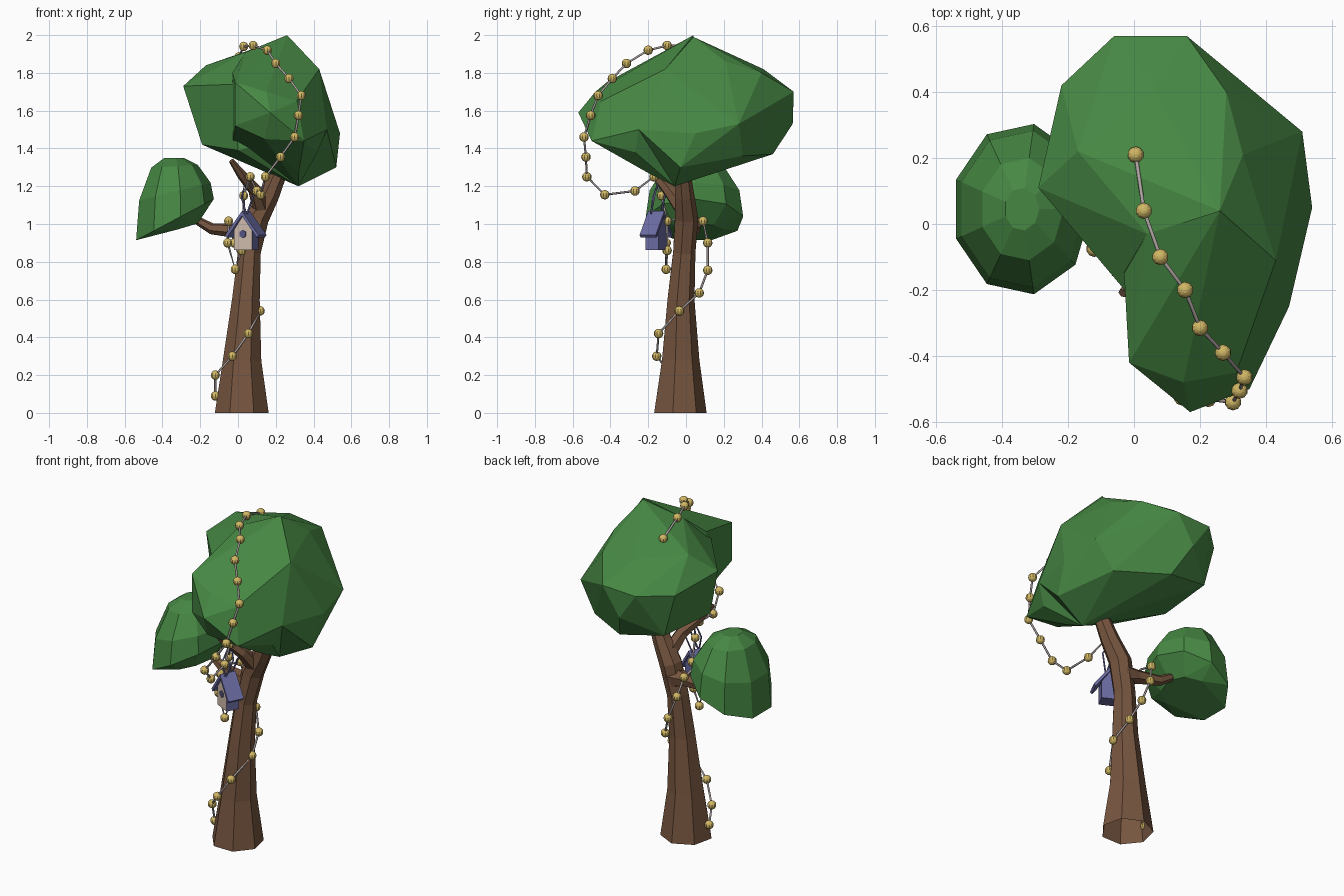
import bpy, bmesh, math
from mathutils import Vector, Matrix

if "Cube" in bpy.data.objects:
    bpy.data.objects.remove(bpy.data.objects["Cube"])


def material(name, rgb):
    m = bpy.data.materials.new(name)
    m.diffuse_color = (*rgb, 1)
    m.use_nodes = True
    m.node_tree.nodes["Principled BSDF"].inputs["Base Color"].default_value = m.diffuse_color
    return m


BARK = material("bark_brown", (0.182, 0.092, 0.05))
LEAF = material("leaf_green", (0.062, 0.245, 0.057))
GOLD = material("bead_gold", (0.64, 0.48, 0.13))
WIRE = material("wire_grey", (0.42, 0.37, 0.36))
PURPLE = material("house_purple", (0.15, 0.15, 0.37))
CREAM = material("house_cream", (0.65, 0.52, 0.43))
DARK = material("dark_purple", (0.09, 0.09, 0.23))


def finish(bm, name, *mats):
    bmesh.ops.recalc_face_normals(bm, faces=bm.faces)
    me = bpy.data.meshes.new(name)
    bm.to_mesh(me)
    bm.free()
    ob = bpy.data.objects.new(name, me)
    bpy.context.collection.objects.link(ob)
    for m in mats:
        me.materials.append(m)
    return ob


def limb(name, rings, sides, spin=0.0):
    """Faceted tapering tube through (x, y, z, radius) rings, open at the start."""
    bm = bmesh.new()
    pts = [Vector(r[:3]) for r in rings]
    loops = []
    for i, p in enumerate(pts):
        d = pts[min(i + 1, len(pts) - 1)] - pts[max(i - 1, 0)]
        q = Vector((0, 0, 1)).rotation_difference(d)
        if i == 0 and p.z == 0:
            q.identity()
        loop = []
        for k in range(sides):
            a = spin + math.tau * k / sides
            loop.append(bm.verts.new(p + q @ (Vector((math.cos(a), math.sin(a), 0)) * rings[i][3])))
        loops.append(loop)
    for a, b in zip(loops, loops[1:]):
        for k in range(sides):
            j = (k + 1) % sides
            bm.faces.new((a[k], a[j], b[j], b[k]))
    bm.faces.new(loops[-1])
    return finish(bm, name, BARK)


def hull(name, pts, mat):
    """Faceted foliage clump: convex hull with near-flat triangles merged."""
    bm = bmesh.new()
    for p in pts:
        bm.verts.new(p)
    bmesh.ops.convex_hull(bm, input=bm.verts)
    loose = [v for v in bm.verts if not v.link_faces]
    bmesh.ops.delete(bm, geom=loose, context='VERTS')
    bmesh.ops.dissolve_limit(bm, angle_limit=math.radians(6), verts=bm.verts, edges=bm.edges)
    return finish(bm, name, mat)


def wire(name, pts, radius, mat):
    cu = bpy.data.curves.new(name, 'CURVE')
    cu.dimensions = '3D'
    cu.bevel_depth = radius
    cu.bevel_resolution = 1
    cu.use_fill_caps = True
    sp = cu.splines.new('POLY')
    sp.points.add(len(pts) - 1)
    for s, p in zip(sp.points, pts):
        s.co = (*p, 1)
    ob = bpy.data.objects.new(name, cu)
    bpy.context.collection.objects.link(ob)
    cu.materials.append(mat)
    bpy.ops.object.select_all(action='DESELECT')
    ob.select_set(True)
    bpy.context.view_layer.objects.active = ob
    bpy.ops.object.convert(target='MESH')


# Trunk and branches
limb("trunk", [(0.02, -0.037, 0, 0.146), (0.022, -0.033, 0.28, 0.104), (0.042, -0.03, 0.6, 0.075),
               (0.06, -0.012, 0.85, 0.062), (0.1, 0, 1.03, 0.065), (0.165, -0.01, 1.15, 0.054),
               (0.22, -0.02, 1.28, 0.044), (0.25, -0.02, 1.42, 0.035)], 7, math.pi / 2)
limb("front_branch", [(0.13, 0.0, 1.06, 0.05), (0.09, -0.09, 1.18, 0.036),
                      (0.02, -0.16, 1.26, 0.026), (-0.035, -0.21, 1.335, 0.014)], 6)
limb("left_branch", [(0.08, 0.0, 0.95, 0.065), (-0.01, 0.02, 0.965, 0.04),
                     (-0.14, 0.05, 0.975, 0.03), (-0.2, 0.06, 1.01, 0.024), (-0.3, 0.06, 1.08, 0.015)], 6)

# Large crown: a main clump and a front clump
hull("crown_main", [(0.26, 0.04, 1.99), (-0.17, 0.22, 1.84), (0.04, -0.03, 1.91), (0.33, 0.21, 1.86),
                    (0.43, -0.11, 1.82), (0.06, 0.41, 1.82), (0.28, 0.40, 1.80), (-0.06, 0.57, 1.69),
                    (0.16, 0.57, 1.70), (0.05, 0.565, 1.53), (0.51, 0.28, 1.53), (0.54, 0.05, 1.48),
                    (0.52, -0.03, 1.30), (0.47, -0.25, 1.5), (0.32, -0.06, 1.2), (0.12, 0.46, 1.37),
                    (-0.15, 0.42, 1.42), (-0.29, 0.11, 1.73), (-0.19, 0.04, 1.42), (-0.22, 0.42, 1.68),
                    (0.1, -0.07, 1.31), (0.4, 0.3, 1.36), (-0.02, -0.21, 1.74), (0.0, -0.2, 1.39)], LEAF)
hull("crown_front", [(0.17, -0.57, 1.59), (0.35, -0.5, 1.44), (-0.015, -0.42, 1.75), (-0.015, -0.42, 1.52),
                     (0.14, -0.49, 1.45), (0.3, -0.33, 1.37), (0.31, -0.45, 1.65), (0.47, -0.25, 1.5),
                     (0.43, -0.11, 1.82), (0.04, -0.03, 1.91), (-0.03, -0.15, 1.8), (-0.03, -0.1, 1.42),
                     (0.32, -0.06, 1.2), (0.15, -0.48, 1.70), (0.26, 0.04, 2.0), (0.42, -0.27, 1.38),
                     (0.32, -0.2, 1.27)], LEAF)

# Small crown: sheared rings around a rounded top
pts = []
for f, z, tilt in ((0.6, 0.965, 0.3), (1, 1.02, 0.53), (0.92, 1.17, 0.25), (0.6, 1.305, 0.06), (0.25, 1.35, 0)):
    for k in range(9):
        a = math.tau * k / 9
        dx, dy = 0.212 * f * math.cos(a), 0.262 * f * math.sin(a)
        pts.append((-0.34 + dx, 0.045 + dy, z + tilt * dx))
hull("crown_small", pts, LEAF)

# Birdhouse, turned slightly to the left
PLACE = Matrix.Translation((0.042, -0.158, 0.862)) @ Matrix.Rotation(math.radians(-27), 4, 'Z')


def prism(name, profile, y0, y1, *mats):
    """Extrude an (x, z) profile from y0 to y1; the front face takes the last material."""
    bm = bmesh.new()
    a = [bm.verts.new((x, y0, z)) for x, z in profile]
    b = [bm.verts.new((x, y1, z)) for x, z in profile]
    n = len(profile)
    front = bm.faces.new(a)
    front.material_index = len(mats) - 1
    bm.faces.new(b[::-1])
    for k in range(n):
        j = (k + 1) % n
        bm.faces.new((a[j], a[k], b[k], b[j]))
    bm.transform(PLACE)
    return finish(bm, name, *mats)


prism("house_body", [(-0.054, 0), (0.054, 0), (0.054, 0.105), (0, 0.18), (-0.054, 0.105)],
      -0.036, 0.042, PURPLE, CREAM)
for side, s in (("left", -1), ("right", 1)):
    prism("roof_" + side, [(0, 0.182), (s * 0.088, 0.067), (s * 0.099, 0.08), (0, 0.206)], -0.048, 0.048, PURPLE)
prism("entrance_hole", [(0.022 * math.cos(math.tau * (k + .5) / 6), 0.085 + 0.022 * math.sin(math.tau * (k + .5) / 6))
                        for k in range(6)], -0.040, -0.035, DARK)

# Hanging cords looped over the front branch
for i, y in enumerate((-0.185, -0.13)):
    wire("hanging_cord_%d" % i, [(0.042, y, 1.055), (0.02, y + 0.01, 1.14), (0.045, -0.135, 1.25),
                                 (0.085, y + 0.02, 1.16), (0.048, y, 1.055)], 0.005, PURPLE)

# Garland of beads winding around trunk, branch and crown
beads = [(-0.12, -0.05, 0.09), (-0.12, -0.075, 0.2), (-0.03, -0.155, 0.3), (0.055, -0.145, 0.42),
         (0.118, -0.035, 0.54), (0.09, 0.07, 0.635), (0.04, 0.115, 0.755), (-0.02, 0.115, 0.9),
         (-0.05, 0.09, 1.015), (-0.05, -0.1, 1.015), (-0.055, -0.105, 0.9), (-0.015, -0.105, 0.76),
         (0.02, -0.1, 0.86), (0.03, -0.1, 1.015), (0.03, -0.13, 1.15), (0.065, -0.17, 1.25),
         (0.1, -0.27, 1.175), (0.12, -0.43, 1.155), (0.145, -0.525, 1.25), (0.225, -0.53, 1.355),
         (0.3, -0.54, 1.46), (0.32, -0.505, 1.575), (0.335, -0.465, 1.68), (0.27, -0.39, 1.77),
         (0.2, -0.315, 1.85), (0.155, -0.2, 1.92), (0.08, -0.1, 1.945), (0.03, 0.04, 1.94),
         (0.005, 0.21, 1.885)]
path = []
for p in beads:
    path.append(p)
    if p == (-0.05, 0.09, 1.015):
        path.append((-0.05, 0.0, 1.035))
wire("garland_wire", path + [(0, 0.28, 1.82)], 0.006, WIRE)
bm = bmesh.new()
for p in beads:
    bmesh.ops.create_uvsphere(bm, u_segments=10, v_segments=8, radius=0.025, matrix=Matrix.Translation(p))
finish(bm, "garland_beads", GOLD)
